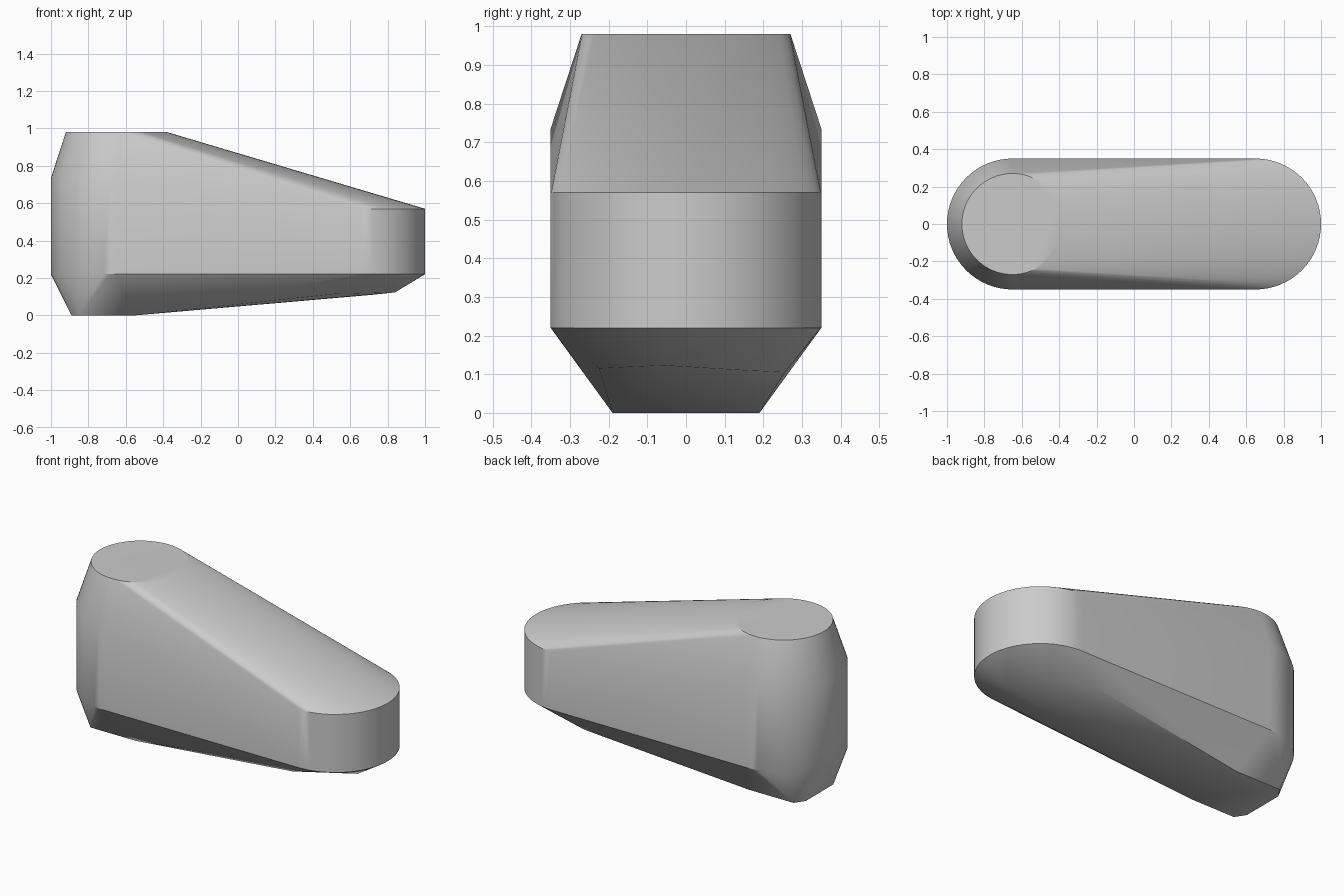
import bpy
import bmesh
from math import cos, sin, tau, radians

default = bpy.data.objects.get("Cube")
if default:
    bpy.data.objects.remove(default)

SEGMENTS = 64
END_X = 0.65      # centres of the two rounded ends
RADIUS = 0.35


def ring(cx, radius, z):
    """Points of a horizontal circle centred on y = 0."""
    return [(cx + radius * cos(tau * i / SEGMENTS),
             radius * sin(tau * i / SEGMENTS), z) for i in range(SEGMENTS)]


def mirrored(points):
    """Points on both sides of y = 0."""
    return [(x, side * y, z) for x, y, z in points for side in (-1, 1)]


def hull_object(name, points, material):
    """Wrap points in a convex shell with smooth curves and sharp creases."""
    bm = bmesh.new()
    for p in points:
        bm.verts.new(p)
    bmesh.ops.convex_hull(bm, input=bm.verts)
    loose = [v for v in bm.verts if not v.link_faces]
    bmesh.ops.delete(bm, geom=loose, context='VERTS')
    bmesh.ops.dissolve_limit(bm, angle_limit=radians(0.2),
                             verts=bm.verts, edges=bm.edges)
    bmesh.ops.recalc_face_normals(bm, faces=bm.faces)
    mesh = bpy.data.meshes.new(name)
    bm.to_mesh(mesh)
    bm.free()
    mesh.materials.append(material)
    obj = bpy.data.objects.new(name, mesh)
    bpy.context.collection.objects.link(obj)
    bpy.ops.object.select_all(action='DESELECT')
    obj.select_set(True)
    bpy.context.view_layer.objects.active = obj
    bpy.ops.object.shade_smooth_by_angle(angle=radians(30))
    return obj


# Plain grey finish
color = (0.6, 0.6, 0.6, 1.0)
grey = bpy.data.materials.new("light_grey")
grey.use_nodes = True
grey.diffuse_color = color
grey.node_tree.nodes["Principled BSDF"].inputs["Base Color"].default_value = color

# Tall end: straight wall, then tapering to a smaller flat top
shell = ring(-END_X, RADIUS, 0.22) + ring(-END_X, RADIUS, 0.735)
shell += ring(-END_X, 0.27, 0.98)

# Low end: straight wall only
shell += ring(END_X, RADIUS, 0.22) + ring(END_X, RADIUS, 0.57)

# Flat foot under the tall end
shell += mirrored([(-0.89, 0.13, 0), (-0.85, 0.19, 0), (-0.55, 0.19, 0)])

# Slightly uneven chamfered keel under the low end
shell += [(0.52, -0.225, 0.115), (0.84, -0.06, 0.123),
          (0.72, 0.15, 0.11), (0.5, 0.255, 0.105)]

hull_object("tapered_body", shell, grey)
